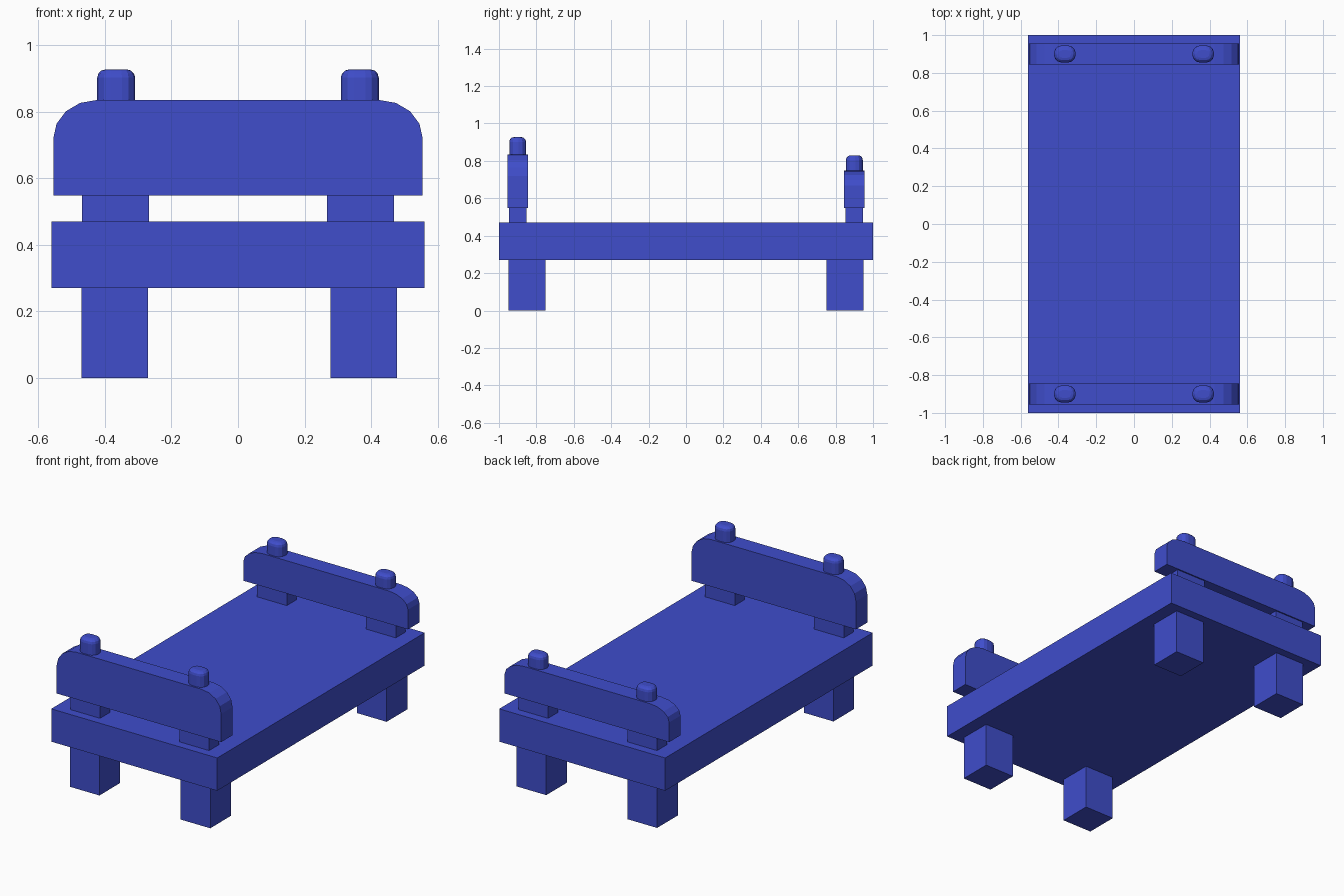
import bpy, bmesh, math

if "Cube" in bpy.data.objects:
    bpy.data.objects.remove(bpy.data.objects["Cube"])

blue = bpy.data.materials.new("blue_paint")
blue.diffuse_color = (0.05, 0.075, 0.6, 1)
blue.use_nodes = True
blue.node_tree.nodes["Principled BSDF"].inputs["Base Color"].default_value = blue.diffuse_color


def finish(name, bm):
    bmesh.ops.recalc_face_normals(bm, faces=bm.faces)
    me = bpy.data.meshes.new(name)
    bm.to_mesh(me)
    bm.free()
    me.materials.append(blue)
    ob = bpy.data.objects.new(name, me)
    bpy.context.collection.objects.link(ob)
    return ob


def box_mesh(x0, x1, y0, y1, z0, z1):
    bm = bmesh.new()
    bmesh.ops.create_cube(bm, size=1)
    for v in bm.verts:
        v.co = ((x0 + x1) / 2 + v.co.x * (x1 - x0),
                (y0 + y1) / 2 + v.co.y * (y1 - y0),
                (z0 + z1) / 2 + v.co.z * (z1 - z0))
    return bm


def knob(name, x, y, z0, z1):
    bm = box_mesh(x - 0.057, x + 0.057, y - 0.045, y + 0.045, z0, z1)
    # round the upright edges, then the top rim
    upright = [e for e in bm.edges if abs(e.verts[0].co.z - e.verts[1].co.z) > 0.01]
    bmesh.ops.bevel(bm, geom=upright, offset=0.04, segments=3, profile=0.5, affect='EDGES')
    rim = [e for e in bm.edges if all(v.co.z > z1 - 1e-4 for v in e.verts)]
    bmesh.ops.bevel(bm, geom=rim, offset=0.025, segments=3, profile=0.5, affect='EDGES')
    finish(name, bm)


def board(name, y, z0, z1, rz):
    # outline with rounded upper corners, extruded along y
    w, rx, n = 0.555, 0.13, 4
    right = [(w - rx + rx * math.cos(a), z1 - rz + rz * math.sin(a))
             for a in (math.pi / 2 * i / n for i in range(n + 1))]
    outline = [(w, z0)] + right + [(-x, z) for x, z in reversed(right)] + [(-w, z0)]
    bm = bmesh.new()
    face = bm.faces.new([bm.verts.new((x, y - 0.055, z)) for x, z in outline])
    ext = bmesh.ops.extrude_face_region(bm, geom=[face])
    moved = [g for g in ext["geom"] if isinstance(g, bmesh.types.BMVert)]
    bmesh.ops.translate(bm, vec=(0, 0.11, 0), verts=moved)
    finish(name, bm)


# mattress slab
finish("bed_base", box_mesh(-0.56, 0.56, -1, 1, 0.27, 0.47))

# legs, board supports, boards and knobs at both ends
for end, s, top, rz, tip in (("head", -1, 0.835, 0.115, 0.927),
                             ("foot", 1, 0.748, 0.08, 0.83)):
    y = 0.9 * s
    board(end + "_board", y, 0.548, top, rz)
    for side, sx in (("left", -1), ("right", 1)):
        cx = -0.37 if sx < 0 else 0.378
        yl = 0.85 * s
        finish(f"{end}_{side}_leg",
               box_mesh(cx - 0.1, cx + 0.1, yl - 0.1, yl + 0.1, 0, 0.27))
        finish(f"{end}_{side}_support",
               box_mesh(sx * 0.368 - 0.1, sx * 0.368 + 0.1, y - 0.047, y + 0.047, 0.47, 0.548))
        knob(f"{end}_{side}_knob", sx * 0.366, y, top, tip)
